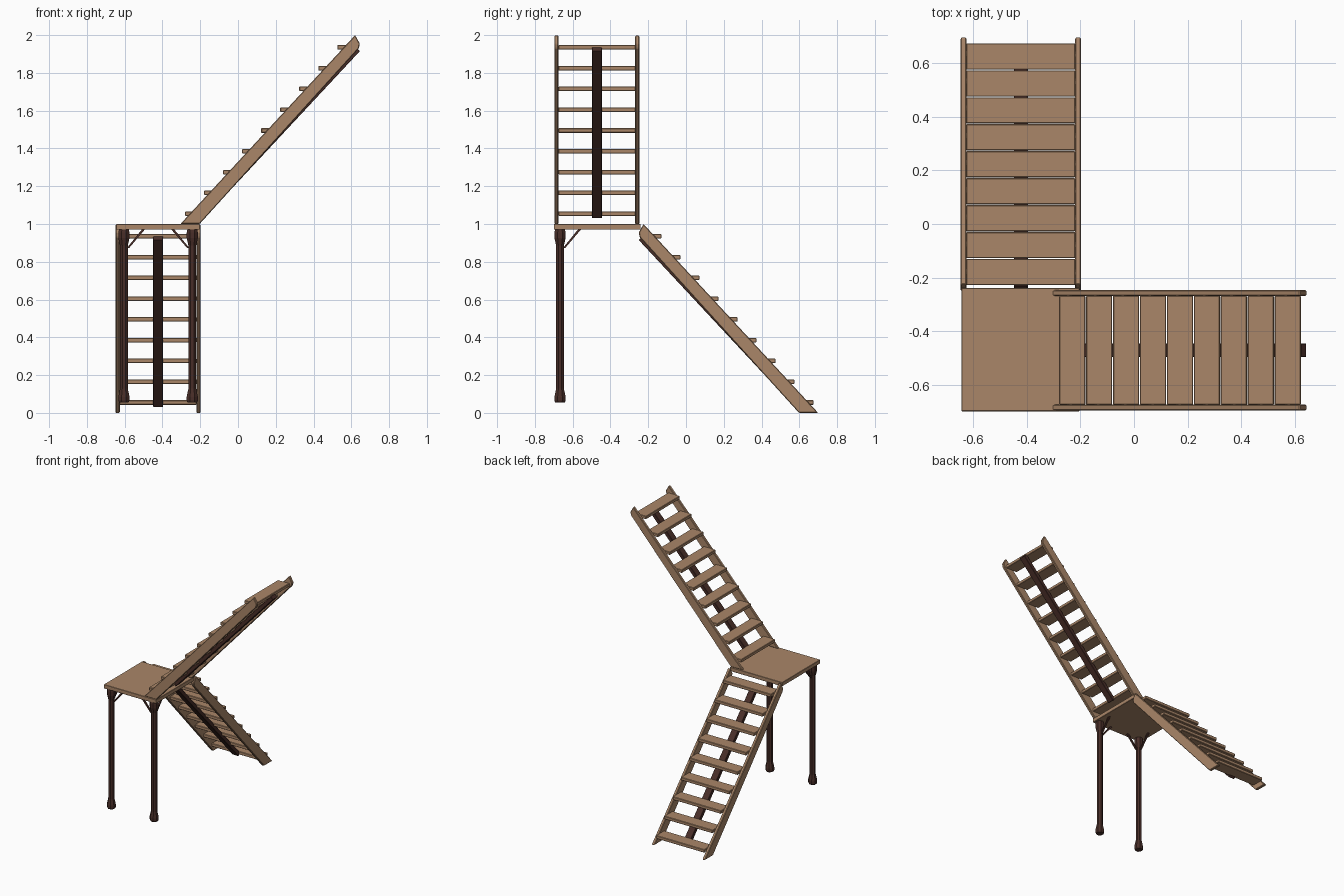
import bpy, bmesh, math
from mathutils import Vector, Matrix

if "Cube" in bpy.data.objects:
    bpy.data.objects.remove(bpy.data.objects["Cube"])


def material(name, color):
    m = bpy.data.materials.new(name)
    m.diffuse_color = (*color, 1)
    m.use_nodes = True
    m.node_tree.nodes["Principled BSDF"].inputs["Base Color"].default_value = m.diffuse_color
    return m


WOOD = material("light_wood", (0.40, 0.24, 0.14))
DARK = material("dark_wood", (0.065, 0.027, 0.021))


def finish(name, bm, mat, matrix=Matrix(), bevel=0):
    bmesh.ops.recalc_face_normals(bm, faces=bm.faces)
    if bevel:
        bmesh.ops.bevel(bm, geom=bm.edges[:], offset=bevel, segments=1, affect='EDGES')
    mesh = bpy.data.meshes.new(name)
    bm.to_mesh(mesh)
    bm.free()
    mesh.materials.append(mat)
    ob = bpy.data.objects.new(name, mesh)
    ob.matrix_world = matrix
    bpy.context.collection.objects.link(ob)
    return ob


def slab(name, profile, v0, v1, mat, matrix=Matrix(), bevel=0):
    """Side profile in (x, z) extruded across y from v0 to v1."""
    bm = bmesh.new()
    face = bm.faces.new([bm.verts.new((u, v0, z)) for u, z in profile])
    ext = bmesh.ops.extrude_face_region(bm, geom=[face])
    verts = [g for g in ext["geom"] if isinstance(g, bmesh.types.BMVert)]
    bmesh.ops.translate(bm, verts=verts, vec=(0, v1 - v0, 0))
    return finish(name, bm, mat, matrix, bevel)


def rect(u0, u1, z0, z1):
    return [(u0, z0), (u1, z0), (u1, z1), (u0, z1)]


STRINGER = [(-0.025, 0), (0.077, 0), (0.92, 0.93), (0.925, 0.955), (0.90, 1.0)]
BEAM = [(0.08, 0.05), (0.10, 0.03), (0.925, 0.915), (0.905, 0.935)]


def flight(label, matrix):
    # side stringers
    for side, v in (("a", -0.225), ("b", 0.203)):
        slab(f"{label}_stringer_{side}", STRINGER, v, v + 0.022, WOOD, matrix, 0.004)
    # nine treads
    for i in range(9):
        u, z = i * 0.1007, 0.055 + i * 0.11
        slab(f"{label}_tread_{i + 1}", rect(u, u + 0.098, z - 0.012, z + 0.012),
             -0.204, 0.204, WOOD, matrix, 0.003)
    # central carrying beam
    slab(f"{label}_beam", BEAM, -0.026, 0.026, DARK, matrix, 0.002)


flight("lower", Matrix.Translation((-0.423, 0.675, 0)) @ Matrix.Rotation(-math.pi / 2, 4, 'Z'))
flight("upper", Matrix.Translation((-0.28, -0.472, 1)))

# landing
slab("landing", rect(-0.645, -0.203, 0.97, 1.0), -0.70, -0.24, WOOD, bevel=0.002)


def post(name, x, y):
    # octagonal post with flared foot and capital
    rings = [(0.027, 0.055), (0.032, 0.065), (0.032, 0.085), (0.022, 0.13),
             (0.022, 0.885), (0.032, 0.925), (0.032, 0.955), (0.028, 0.972)]
    bm = bmesh.new()
    loops = []
    for r, z in rings:
        loops.append([bm.verts.new((r * math.cos(a), r * math.sin(a), z))
                      for a in (math.pi * (k + 0.5) / 4 for k in range(8))])
    for lo, hi in zip(loops, loops[1:]):
        for k in range(8):
            j = (k + 1) % 8
            bm.faces.new((lo[k], lo[j], hi[j], hi[k]))
    bm.faces.new(loops[0])
    bm.faces.new(loops[-1])
    finish(name, bm, DARK, Matrix.Translation((x, y, 0)))


def brace(name, origin, angle):
    # thin diagonal strut from post to landing
    m = Matrix.Translation(origin) @ Matrix.Rotation(angle, 4, 'Z')
    slab(name, [(0.015, 0.872), (0.027, 0.872), (0.112, 0.972), (0.096, 0.972)],
         -0.006, 0.006, DARK, m)


for side, x, inward in (("left", -0.604, 0), ("right", -0.242, math.pi)):
    post(f"{side}_post", x, -0.667)
    brace(f"{side}_inner_brace", (x, -0.667, 0), inward)
    brace(f"{side}_rear_brace", (x, -0.667, 0), math.pi / 2)
